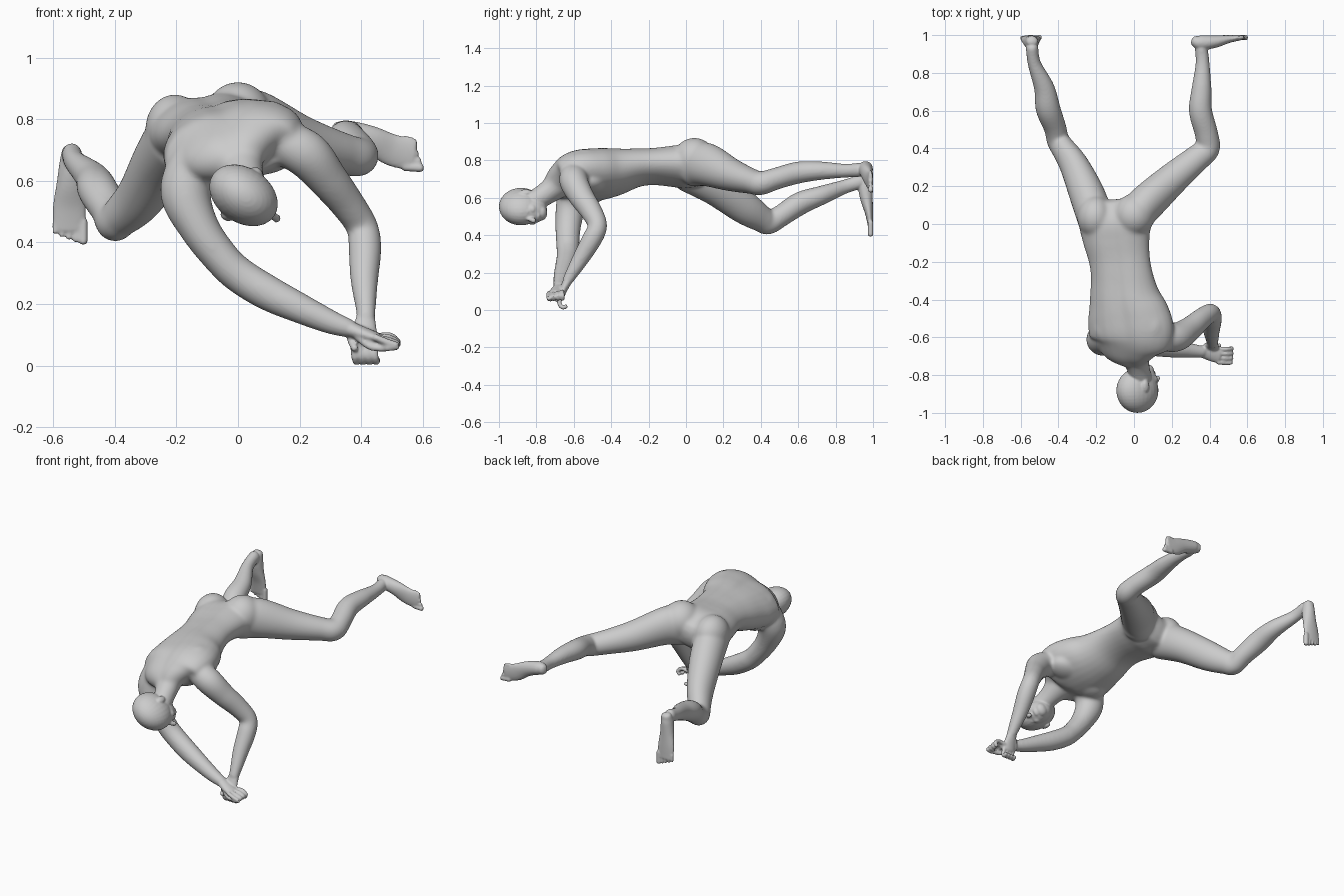
import bpy, bmesh
from math import sin, cos, pi, exp, radians
from mathutils import Vector, Matrix

bm = bmesh.new()
SEG = 28


def spline(p, n=6):
    # Catmull-Rom through stations of any length
    q = [p[0]] + p + [p[-1]]
    out = []
    for i in range(1, len(q) - 2):
        for k in range(n):
            t = k / n
            out.append([0.5 * (2*b + (c-a)*t + (2*a-5*b+4*c-d)*t*t + (3*b-a-3*c+d)*t**3)
                        for a, b, c, d in zip(q[i-1], q[i], q[i+1], q[i+2])])
    return out + [list(p[-1])]


def loft(stations, roll=0.0, groove=0.0, cap=0.6):
    # station: x, y, z, half width, half depth, (roll); width lies along (cos roll, 0, sin roll)
    pts = spline([tuple(s) if len(s) == 6 else tuple(s) + (roll,) for s in stations])
    rings = []
    for i, s in enumerate(pts):
        tan = (Vector(pts[min(i+1, len(pts)-1)][:3]) - Vector(pts[max(i-1, 0)][:3])).normalized()
        side = Vector((cos(s[5]), 0, sin(s[5])))
        side = (side - tan * side.dot(tan)).normalized()
        up = side.cross(tan)
        c, m = Vector(s[:3]), min(s[3], s[4]) * cap
        steps = [(0, 1)]
        arc = [(m * sin(radians(a)), cos(radians(a))) for a in (30, 58, 80)]
        if i == 0:
            steps = [(-o, k) for o, k in reversed(arc)] + steps
        elif i == len(pts) - 1:
            steps += arc
        for off, k in steps:
            ring = []
            for j in range(SEG):
                a = 2 * pi * j / SEG
                g = 1 - groove * exp(-((a - pi/2) / 0.22) ** 2)
                ring.append(bm.verts.new(c + tan*off + side*(s[3]*k*cos(a)) + up*(s[4]*k*g*sin(a))))
            rings.append(ring)
    for r, q in zip(rings, rings[1:]):
        for j in range(SEG):
            bm.faces.new((r[j], r[(j+1) % SEG], q[(j+1) % SEG], q[j]))
    bm.faces.new(rings[0])
    bm.faces.new(rings[-1])


def blob(c, r, axes=Matrix.Identity(3)):
    m = Matrix.Translation(c) @ axes.to_4x4() @ Matrix.Diagonal((*r, 1))
    bmesh.ops.create_uvsphere(bm, u_segments=28, v_segments=18, radius=1, matrix=m)


def skin(name, voxel, rounds):
    # fuse everything built so far into one smooth surface
    bmesh.ops.recalc_face_normals(bm, faces=bm.faces)
    mesh = bpy.data.meshes.new(name)
    bm.to_mesh(mesh)
    ob = bpy.data.objects.new(name, mesh)
    bpy.context.collection.objects.link(ob)
    fuse = ob.modifiers.new("fuse", 'REMESH')
    fuse.mode = 'VOXEL'
    fuse.voxel_size = voxel
    fuse.use_smooth_shade = True
    soften = ob.modifiers.new("soften", 'SMOOTH')
    soften.factor = .5
    soften.iterations = rounds
    return ob


# torso, rolled toward the low shoulder
loft([(.01, -.72, .65, .08, .06, .4), (-.01, -.67, .69, .175, .088, .33), (-.01, -.59, .715, .23, .125, .3),
      (-.03, -.48, .724, .223, .133, .27), (-.05, -.38, .738, .19, .124, .24), (-.065, -.27, .76, .167, .102, .2),
      (-.078, -.18, .768, .165, .097, .18), (-.093, -.08, .77, .18, .108, .17), (-.1, 0, .768, .19, .117, .17),
      (-.105, .07, .755, .15, .1, .17)], groove=.12)

# buttocks, shoulder blades, chest muscles
blob((.0, .045, .806), (.11, .115, .115))
blob((-.205, .035, .768), (.096, .115, .113))
roll = Matrix.Rotation(-.28, 3, 'Y')
for s in (-1, 1):
    c = Vector((-.015, -.54, .718))
    blob(c + roll @ Vector((s*.105, 0, .06)), (.09, .1, .052), roll)
    blob(c + roll @ Vector((s*.1, .02, -.075)), (.095, .085, .05), roll)

# neck
loft([(.035, -.82, .575, .062, .06), (.022, -.76, .615, .062, .06), (.0, -.68, .67, .085, .07)], roll=.5)

# straight-ish left leg
loft([(-.01, .03, .775, .1, .117), (.06, .105, .778, .099, .117), (.2, .235, .725, .086, .09),
      (.33, .345, .69, .072, .069), (.39, .4, .678, .065, .064), (.383, .48, .702, .062, .059),
      (.352, .6, .735, .062, .059), (.358, .72, .745, .053, .05), (.363, .85, .745, .038, .038),
      (.355, .94, .75, .035, .04)])

# dropped right leg
loft([(-.2, .02, .745, .097, .117), (-.25, .16, .66, .094, .102), (-.317, .31, .55, .077, .09),
      (-.375, .4, .49, .064, .073), (-.402, .44, .467, .06, .064), (-.418, .51, .505, .06, .059),
      (-.455, .61, .57, .066, .062), (-.475, .72, .612, .055, .052), (-.528, .85, .66, .036, .039),
      (-.54, .94, .688, .034, .04)])

# left arm, elbow out
loft([(.13, -.59, .73, .07, .078), (.22, -.6, .688, .077, .077), (.29, -.56, .608, .065, .068),
      (.355, -.505, .525, .056, .059), (.403, -.473, .45, .052, .052), (.412, -.502, .38, .054, .054),
      (.41, -.56, .28, .046, .046), (.415, -.62, .18, .033, .033), (.415, -.64, .145, .032, .026)])

# right arm, reaching across below the head
loft([(-.12, -.58, .69, .08, .09), (-.17, -.613, .57, .084, .082), (-.127, -.63, .45, .066, .069),
      (-.05, -.632, .345, .059, .062), (.01, -.632, .29, .059, .06), (.1, -.643, .235, .058, .057),
      (.2, -.658, .187, .05, .05), (.3, -.67, .142, .04, .04), (.37, -.678, .118, .03, .032)], roll=.8)

# blend trunk and limbs softly, then continue with the fine parts on top
base = skin("trunk_and_limbs", .0065, 28)
soft = bpy.data.meshes.new_from_object(base.evaluated_get(bpy.context.evaluated_depsgraph_get()))
bpy.data.objects.remove(base)
bm.clear()
bm.from_mesh(soft)

# head: local axes are face direction, ear direction, crown direction
F = Vector((.82, .06, -.57)).normalized()
U = Vector((0, -1, 0))
U = (U - F * U.dot(F)).normalized()
L = U.cross(F)
AX = Matrix((F, L, U)).transposed()
HC = Vector((.018, -.882, .553))


def head(p, r):
    blob(HC + AX @ Vector(p), r, AX)


head((0, 0, 0), (.121, .089, .118))
head((.037, 0, -.05), (.078, .07, .087))
head((.066, 0, -.104), (.037, .042, .032))
head((.092, 0, -.012), (.024, .052, .016))
head((.1, 0, -.085), (.015, .026, .014))
for k in range(4):
    head((.107 + .009*k, 0, -.025 - .011*k), (.014, .01 + .0015*k, .014))
for s in (-1, 1):
    head((.074, s*.036, -.055), (.032, .026, .026))
    head((.096, s*.031, -.03), (.013, .016, .01))
    head((-.006, s*.09, -.025), (.02, .011, .032))

# feet: soles in the plane y = 1
loft([(.32, .968, .76, .031, .028), (.355, .96, .757, .039, .039), (.43, .966, .735, .044, .033),
      (.5, .979, .7, .052, .021), (.57, .987, .685, .053, .013)], roll=pi/2)
loft([(-.54, .968, .7, .031, .028), (-.542, .96, .66, .037, .039), (-.545, .966, .59, .044, .033),
      (-.547, .979, .515, .054, .021), (-.547, .987, .44, .053, .013)])
for k in range(5):
    r, short = .0115 - .0007*k + (.003 if k == 0 else 0), .007 * k * (1 + .1*k)
    z, x = .642 + .023*k, -.502 - .023*k
    loft([(.54, .987, z + .004, r, r), (.595 - short*.8, .987, z, r, r)])
    loft([(x, .987, .47, r, r), (x, .987, .401 + short*.8, r, r)])

# hands: palms, then curled fingers and thumbs
loft([(.415, -.63, .16, .03, .024), (.41, -.655, .11, .041, .021), (.408, -.67, .07, .043, .018)])
loft([(.36, -.677, .12, .026, .03), (.41, -.688, .103, .022, .039), (.45, -.695, .09, .018, .043)], roll=pi/2)
R = .0115
for k in range(4):
    x = .375 + .022*k
    loft([(x, -.668, .075, R, R), (x + .003, -.677, .035, R, R), (x + .008, -.66, .014, R, R),
          (x + .01, -.64, .02, R, R)])
    y = -.66 - .0245*k
    loft([(.445, y, .092, R, R), (.49, y - .002, .098 - .008*k, R, R), (.518, y, .076 - .004*k, R, R),
          (.507 - .008*k, y, .058, R, R)], roll=1.2)
loft([(.385, -.64, .13, .014, .014), (.365, -.665, .09, R, R), (.38, -.7, .055, R, R)])
loft([(.39, -.7, .095, .014, .014), (.43, -.72, .062, R, R), (.48, -.725, .056, R, R)], roll=1.2)

skin("human_figure", .0056, 4)
bm.free()
